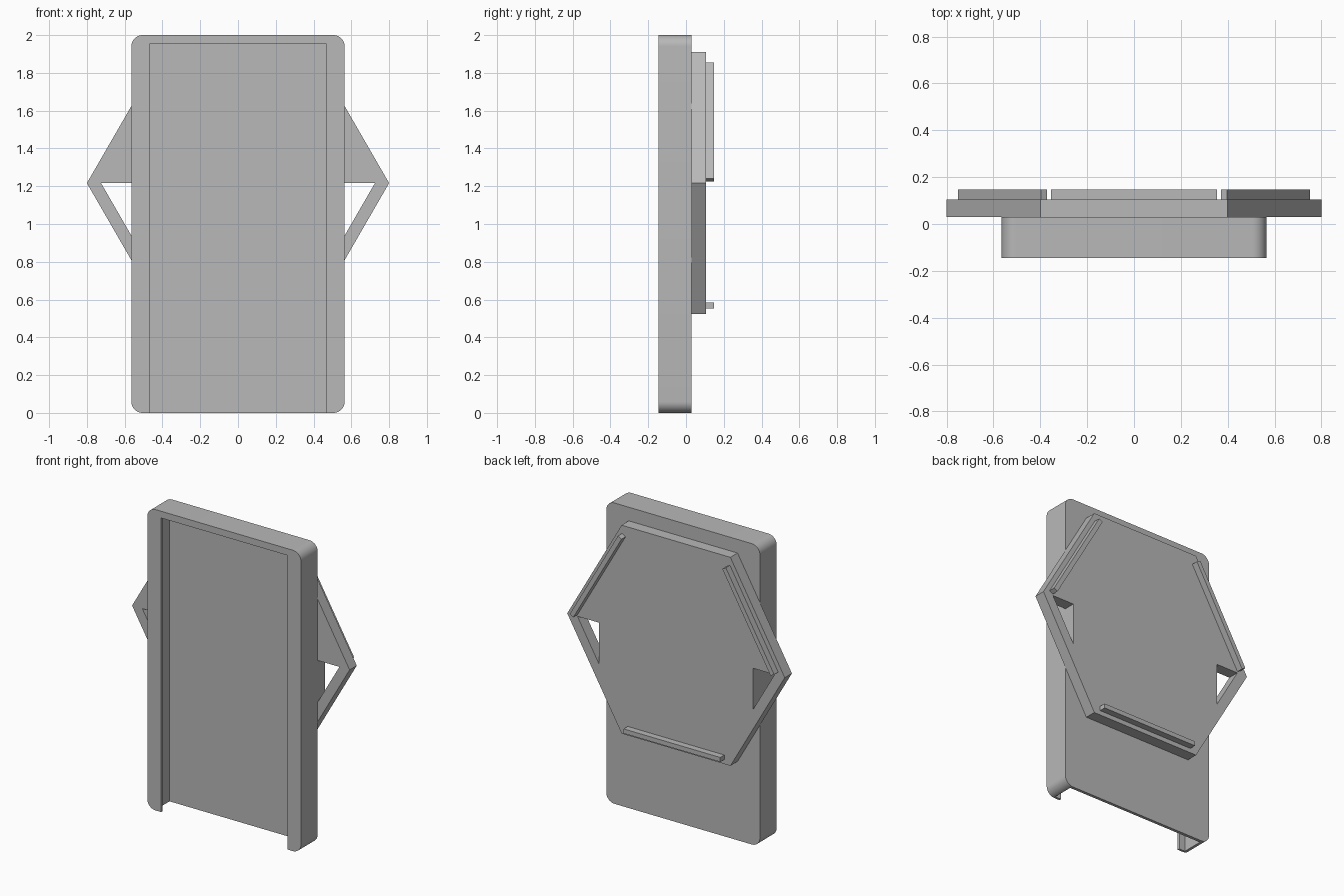
import bpy, bmesh, math

if "Cube" in bpy.data.objects:
    bpy.data.objects.remove(bpy.data.objects["Cube"])

grey = bpy.data.materials.new("plain grey")
grey.diffuse_color = (0.48, 0.48, 0.48, 1)
grey.use_nodes = True
grey.node_tree.nodes["Principled BSDF"].inputs["Base Color"].default_value = grey.diffuse_color


def prism(name, outline, y0, y1):
    """Extrude an (x, z) outline from y0 to y1."""
    bm = bmesh.new()
    face = bm.faces.new([bm.verts.new((x, y0, z)) for x, z in outline])
    ext = bmesh.ops.extrude_face_region(bm, geom=[face])
    moved = [v for v in ext["geom"] if isinstance(v, bmesh.types.BMVert)]
    bmesh.ops.translate(bm, verts=moved, vec=(0, y1 - y0, 0))
    bmesh.ops.recalc_face_normals(bm, faces=bm.faces)
    mesh = bpy.data.meshes.new(name)
    bm.to_mesh(mesh)
    bm.free()
    mesh.materials.append(grey)
    ob = bpy.data.objects.new(name, mesh)
    bpy.context.collection.objects.link(ob)
    return ob


def rect(x0, x1, z0, z1):
    return [(x0, z0), (x1, z0), (x1, z1), (x0, z1)]


def activate(ob):
    bpy.ops.object.select_all(action='DESELECT')
    ob.select_set(True)
    bpy.context.view_layer.objects.active = ob


def cut(ob, cutter):
    cutter.hide_render = True
    mod = ob.modifiers.new("cut", 'BOOLEAN')
    mod.operation = 'DIFFERENCE'
    mod.solver = 'EXACT'
    mod.object = cutter
    activate(ob)
    bpy.ops.object.modifier_apply(modifier=mod.name)
    bpy.data.objects.remove(cutter)


# Case: rounded slab, hollow, open at the front and the bottom
W, R, BACK, FRONT = 0.565, 0.06, 0.03, -0.145
outline = []
for cx, cz, start in ((W - R, 2 - R, 0), (R - W, 2 - R, 90),
                      (R - W, R, 180), (W - R, R, 270)):
    for i in range(11):
        a = math.radians(start + 9 * i)
        outline.append((cx + R * math.cos(a), cz + R * math.sin(a)))
case = prism("case", outline, FRONT, BACK)
cut(case, prism("cavity_cutter", rect(-0.51, 0.51, -0.2, 1.955), -0.13, 0.01))
cut(case, prism("opening_cutter", rect(-0.465, 0.465, -0.2, 1.955), -0.3, -0.06))
activate(case)
bpy.ops.object.shade_smooth_by_angle(angle=math.radians(30))

# Hexagonal back plate with a triangular slot at each side
CZ, RAD = 1.2165, 0.8
hexagon = [(RAD * math.cos(math.radians(60 * i)),
            CZ + RAD * math.sin(math.radians(60 * i))) for i in range(6)]
plate = prism("hexagon_plate", hexagon, BACK, 0.105)
for s in (-1, 1):
    slot = [(s * 0.725, CZ), (s * 0.565, CZ), (s * 0.565, CZ - 0.277)]
    cut(plate, prism("slot_cutter", slot, -0.1, 0.2))

# Three raised ridges along alternate hexagon edges
for name, deg in (("right_ridge", 30), ("left_ridge", 150), ("bottom_ridge", 270)):
    c, s = math.cos(math.radians(deg)), math.sin(math.radians(deg))
    pts = [(c * r - s * t, CZ + s * r + c * t)
           for r, t in rect(0.633, 0.663, -0.355, 0.355)]
    prism(name, pts, 0.105, 0.148)
